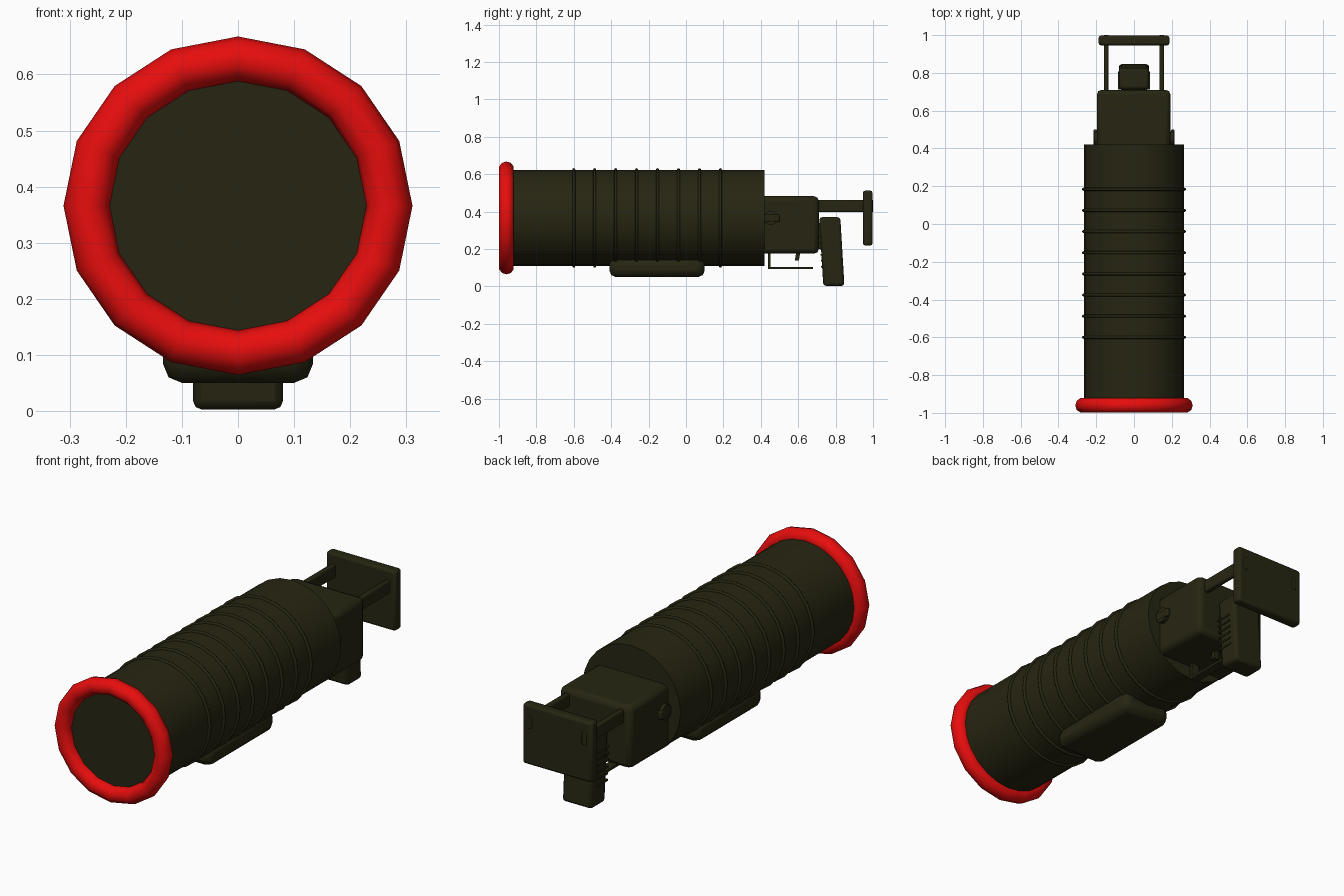
import bpy, bmesh, math
from mathutils import Vector

if "Cube" in bpy.data.objects:
    bpy.data.objects.remove(bpy.data.objects["Cube"])

def material(name, rgb):
    m = bpy.data.materials.new(name)
    m.use_nodes = True
    m.diffuse_color = (*rgb, 1)
    bsdf = m.node_tree.nodes["Principled BSDF"]
    bsdf.inputs["Base Color"].default_value = (*rgb, 1)
    bsdf.inputs["Roughness"].default_value = 0.6
    return m

OLIVE = material("dark olive", (0.02, 0.019, 0.006))
RED = material("red", (0.8, 0.004, 0.004))
AXIS_Z = 0.366

def finish(o, name, mat=OLIVE, angle=35):
    o.name = name
    o.data.materials.append(mat)
    bpy.ops.object.select_all(action='DESELECT')
    o.select_set(True)
    bpy.context.view_layer.objects.active = o
    bpy.ops.object.transform_apply(location=False, rotation=True, scale=True)
    bpy.ops.object.shade_smooth_by_angle(angle=math.radians(angle))
    return o

def box(name, lo, hi, bevel=0.0, segments=2):
    lo, hi = Vector(lo), Vector(hi)
    bpy.ops.mesh.primitive_cube_add(size=1, location=(lo + hi) / 2)
    o = bpy.context.object
    o.scale = hi - lo
    finish(o, name)
    if bevel:
        b = o.modifiers.new("rounded edges", 'BEVEL')
        b.width, b.segments = bevel, segments
    return o

def cylinder(name, r, centre, depth, axis='Y', sides=24, scale=(1, 1, 1)):
    rot = {'X': (0, math.pi / 2, 0), 'Y': (math.pi / 2, 0, 0)}[axis]
    bpy.ops.mesh.primitive_cylinder_add(vertices=sides, radius=r, depth=depth, location=centre, rotation=rot)
    o = bpy.context.object
    o.scale = scale
    return finish(o, name)

def hoop(name, major, minor, y, sides, tube, mat, squash, angle):
    bpy.ops.mesh.primitive_torus_add(major_radius=major, minor_radius=minor, major_segments=sides,
                                     minor_segments=tube, location=(0, y, AXIS_Z),
                                     rotation=(math.pi / 2, 0, 0))
    bpy.context.object.scale = squash
    return finish(bpy.context.object, name, mat, angle)

# Barrel, muzzle ring and bands
cylinder("barrel", 0.257, (0, -0.27, AXIS_Z), 1.38, scale=(1.03, 1, 1))
hoop("muzzle_ring", 0.27, 0.041, -0.96, 16, 10, RED, (1, 0.97, 1), 60)
for i in range(8):
    hoop(f"barrel_band_{i + 1}", 0.258, 0.008, -0.6 + i * 0.112, 24, 8, OLIVE, (1.035, 1, 1), 60)

# Hand rest under the barrel
box("hand_rest", (-0.134, -0.41, 0.05), (0.134, 0.1, 0.15), 0.035)

# Receiver with side buttons
box("receiver", (-0.197, 0.38, 0.175), (0.193, 0.71, 0.482), 0.025)
for side, label in ((1, "left"), (-1, "right")):
    cylinder(f"{label}_button", 0.038, (side * 0.198, 0.453, AXIS_Z), 0.03, 'X', 16)
    box(f"{label}_button_tab", (side * 0.205 - 0.01, 0.42, 0.345), (side * 0.205 + 0.01, 0.5, 0.385), 0.006)

# Trigger guard and trigger
box("trigger_guard_post", (-0.022, 0.438, 0.092), (0.022, 0.452, 0.18))
box("trigger_guard_bar", (-0.022, 0.438, 0.092), (0.022, 0.68, 0.104))
trigger = box("trigger", (-0.014, 0.582, 0.138), (0.014, 0.604, 0.19))
for v in trigger.data.vertices:
    if v.co.z > 0:
        v.co.y += 0.008

# Sloping rear grip with ribs
def lean(o):
    for v in o.data.vertices:
        v.co.y += (0.37 - (v.co.z + o.location.z)) * 0.06

grip = box("grip", (-0.08, 0.712, 0.003), (0.08, 0.825, 0.37), 0.015)
lean(grip)
for i in range(6):
    z = 0.1 + i * 0.032
    lean(box(f"grip_rib_{i + 1}", (-0.084, 0.707, z), (0.084, 0.79, z + 0.009)))
box("grip_mount", (-0.07, 0.69, 0.2), (0.07, 0.74, 0.34))

# Stock rods and shoulder plate
for side, label in ((1, "left"), (-1, "right")):
    x = side * 0.147
    box(f"{label}_stock_rod", (x - 0.013, 0.69, 0.397), (x + 0.013, 0.96, 0.462), 0.008)
    box(f"{label}_rod_end", (x - 0.013, 0.985, 0.397), (x + 0.013, 1.0, 0.462), 0.004)
box("shoulder_plate", (-0.188, 0.946, 0.218), (0.188, 0.997, 0.512), 0.012)
